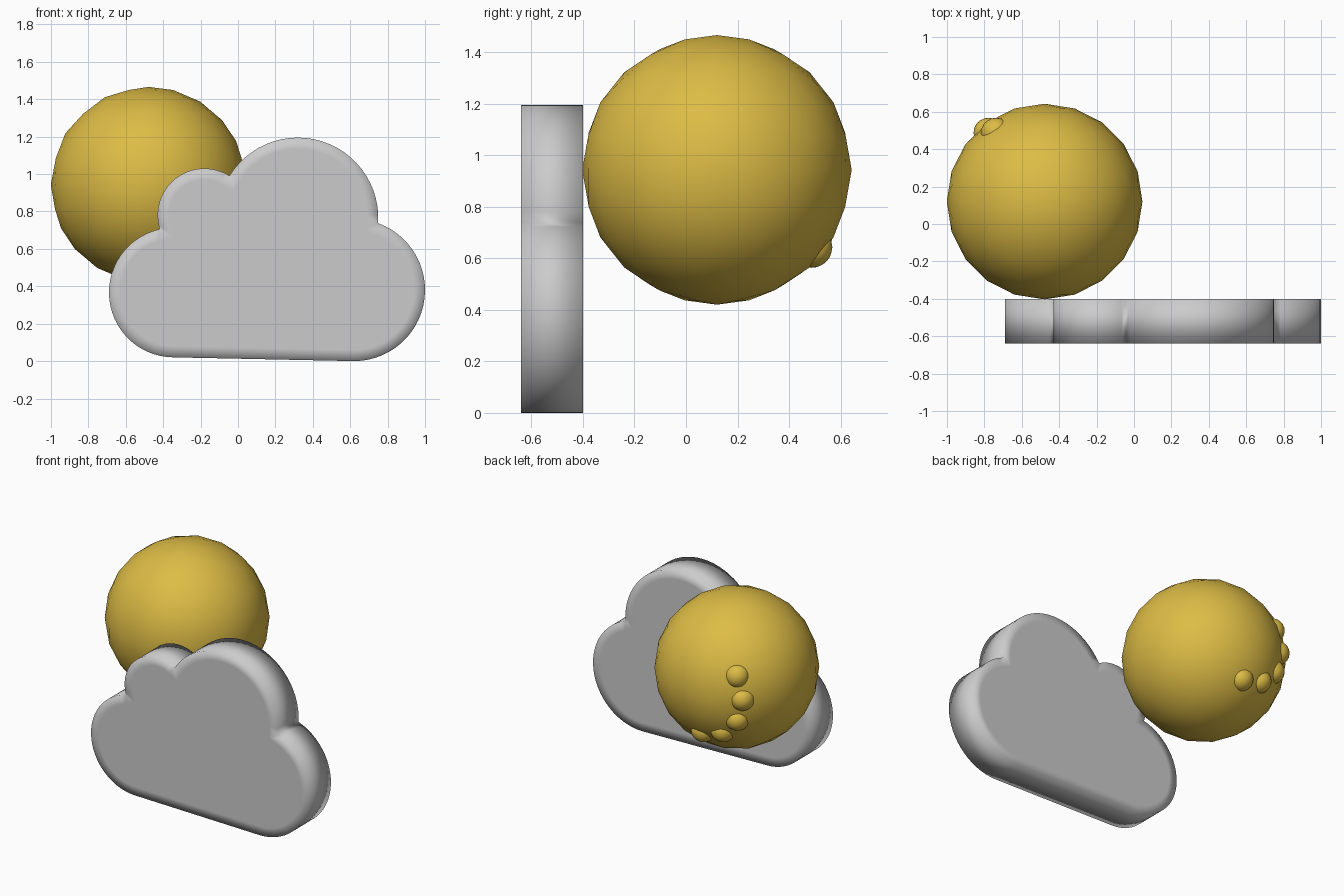
import bpy, bmesh
from math import sin, cos, atan2, sqrt, radians, pi, ceil
from mathutils import Vector

if "Cube" in bpy.data.objects:
    bpy.data.objects.remove(bpy.data.objects["Cube"])

SUN_C, SUN_R = Vector((-0.478, 0.12, 0.943)), 0.523
Y_FRONT, Y_BACK = -0.64, -0.40

gold = bpy.data.materials.new("gold")
gold.diffuse_color = (0.72, 0.50, 0.06, 1)
gold.use_nodes = True
gold.node_tree.nodes["Principled BSDF"].inputs["Base Color"].default_value = gold.diffuse_color


def ball(name, centre, radius):
    bpy.ops.mesh.primitive_ico_sphere_add(subdivisions=3, radius=radius, location=centre)
    ob = bpy.context.object
    ob.name = name
    ob.data.materials.append(gold)
    bpy.ops.object.shade_smooth()
    return ob


# Sun with an arc of small round bumps on its back
ball("sun", SUN_C, SUN_R)
for i in range(5):
    a = radians(150 + 30 * i)
    ball(f"sun_bump_{i + 1}", SUN_C + Vector((0.30 * cos(a), 0.368, 0.30 * sin(a))), 0.08)


# Cloud outline: overlapping circles (x, z, radius), left to right
lobes = [(-0.343, 0.367, 0.347), (-0.18, 0.78, 0.25), (0.32, 0.765, 0.43), (0.62, 0.38, 0.38)]


def outer_crossing(a, b):
    """Crossing of two circles on the left of the direction a to b."""
    d = Vector((b[0] - a[0], b[1] - a[1]))
    n = d.length
    t = (n * n + a[2] ** 2 - b[2] ** 2) / (2 * n)
    h = sqrt(a[2] ** 2 - t * t)
    u = d / n
    return Vector(a[:2]) + u * t + Vector((-u.y, u.x)) * h


joints = [outer_crossing(a, b) for a, b in zip(lobes, lobes[1:])]
first, last = lobes[0], lobes[-1]
joints = ([Vector((first[0], first[1] - first[2]))] + joints
          + [Vector((last[0], last[1] - last[2]))])

outline = []
for (cx, cz, r), p, q in zip(lobes, joints, joints[1:]):
    a0, a1 = atan2(p.y - cz, p.x - cx), atan2(q.y - cz, q.x - cx)
    while a1 >= a0:
        a1 -= 2 * pi
    n = ceil((a0 - a1) / radians(6))
    outline += [(cx + r * cos(a0 + (a1 - a0) * k / n), cz + r * sin(a0 + (a1 - a0) * k / n))
                for k in range(n)]
outline.append(tuple(joints[-1]))

# Cloud slab: extruded outline, inset rims give the soft shaded border
bm = bmesh.new()
front = bm.faces.new([bm.verts.new((x, Y_FRONT, z)) for x, z in outline])
ext = bmesh.ops.extrude_face_region(bm, geom=[front], use_keep_orig=True)
bmesh.ops.translate(bm, vec=(0, Y_BACK - Y_FRONT, 0),
                    verts=[g for g in ext["geom"] if isinstance(g, bmesh.types.BMVert)])
bmesh.ops.recalc_face_normals(bm, faces=bm.faces[:])
caps = [f for f in bm.faces if len(f.verts) > 4]
bmesh.ops.inset_individual(bm, faces=caps, thickness=0.06, use_even_offset=True)
for f in bm.faces:
    f.smooth = True
mesh = bpy.data.meshes.new("cloud")
bm.to_mesh(mesh)
bm.free()
bpy.context.collection.objects.link(bpy.data.objects.new("cloud", mesh))
